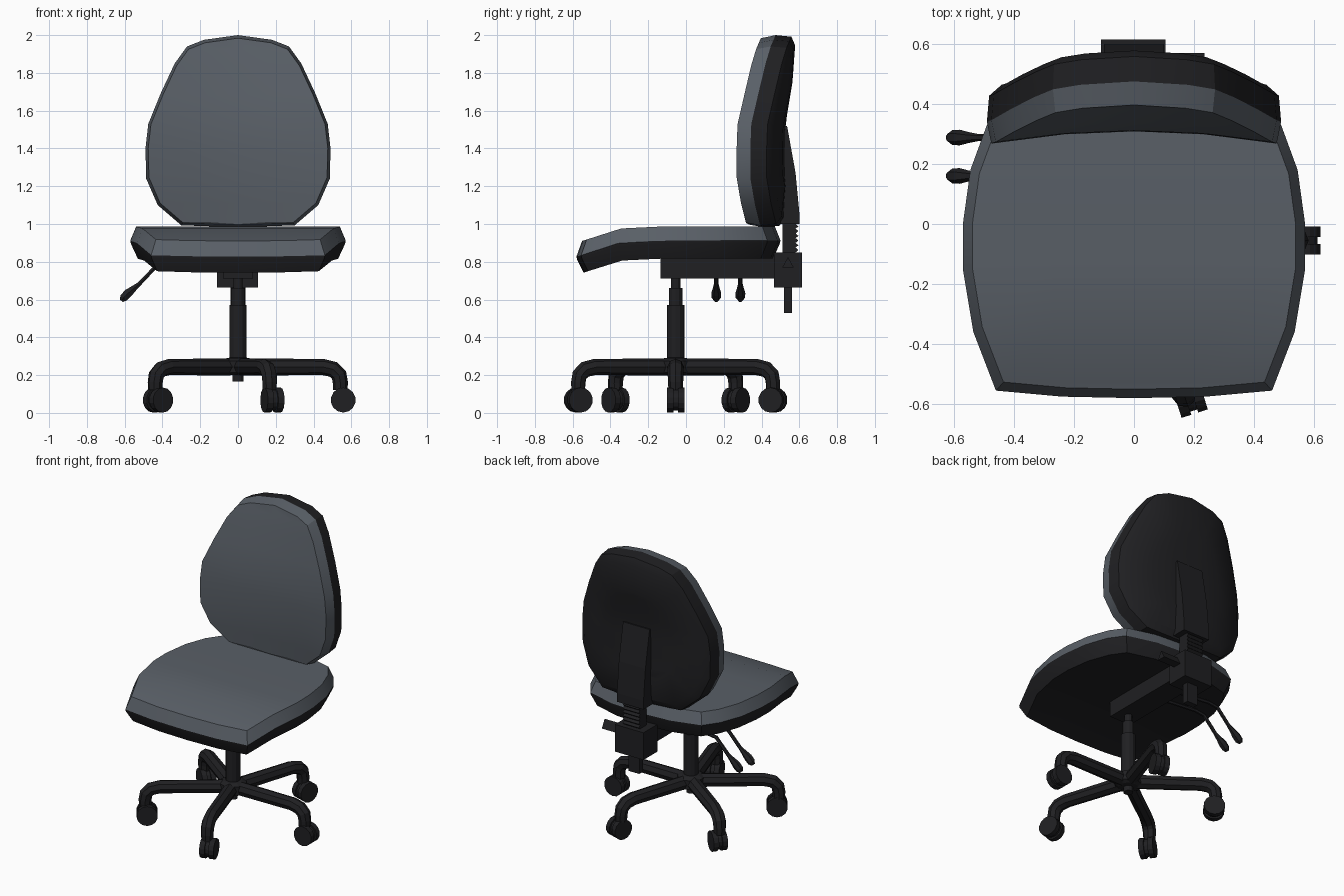
import bpy, bmesh, math
from mathutils import Vector, Matrix

if "Cube" in bpy.data.objects:
    bpy.data.objects.remove(bpy.data.objects["Cube"])


def material(name, rgb):
    m = bpy.data.materials.new(name)
    m.diffuse_color = (*rgb, 1)
    m.use_nodes = True
    m.node_tree.nodes["Principled BSDF"].inputs["Base Color"].default_value = m.diffuse_color
    return m


FABRIC = material("grey_fabric", (0.10, 0.115, 0.135))
BLACK = material("black_plastic", (0.014, 0.014, 0.016))


def finish(name, bm, mat, smooth=False):
    bmesh.ops.remove_doubles(bm, verts=bm.verts, dist=0.0005)
    bmesh.ops.recalc_face_normals(bm, faces=bm.faces)
    me = bpy.data.meshes.new(name)
    bm.to_mesh(me)
    bm.free()
    ob = bpy.data.objects.new(name, me)
    bpy.context.collection.objects.link(ob)
    me.materials.append(mat)
    if smooth:
        bpy.ops.object.select_all(action='DESELECT')
        ob.select_set(True)
        bpy.context.view_layer.objects.active = ob
        bpy.ops.object.shade_smooth_by_angle(angle=math.radians(28))
    return ob


def interp(table, v):
    if v <= table[0][0]:
        return table[0][1]
    for (a, p), (b, q) in zip(table, table[1:]):
        if v <= b:
            return p + (q - p) * (v - a) / (b - a)
    return table[-1][1]


def shell(name, half, mid, layers, place, mat):
    """Mirrored outline lofted through (scale, depth) layers; last layer is capped."""
    bm = bmesh.new()

    def point(u, v, layer):
        s, d = layer
        return bm.verts.new(place(u * s, mid + (v - mid) * s, d))

    def face(vs):
        bm.faces.new(vs)

    full = half + [(-u, v) for u, v in reversed(half[1:-1])]
    loops = [[point(u, v, l) for u, v in full] for l in layers]
    n = len(full)
    for a, b in zip(loops, loops[1:]):
        for i in range(n):
            j = (i + 1) % n
            face((a[i], a[j], b[j], b[i]))
    ts = [-1, -0.5, 0, 0.5, 1]
    rows = [[point(u * t, v, layers[-1]) for t in (ts if u else [0])] for u, v in half]
    for a, b in zip(rows, rows[1:]):
        for k in range(4):
            if len(a) == 1:
                face((a[0], b[k + 1], b[k]))
            elif len(b) == 1:
                face((a[k], a[k + 1], b[0]))
            else:
                face((a[k], a[k + 1], b[k + 1], b[k]))
    return finish(name, bm, mat, True)


def tube(name, pts, radius=1.0, radii=None, res=2):
    cu = bpy.data.curves.new(name, 'CURVE')
    cu.dimensions = '3D'
    cu.bevel_depth = radius
    cu.bevel_resolution = res
    cu.use_fill_caps = True
    sp = cu.splines.new('POLY')
    sp.points.add(len(pts) - 1)
    for i, p in enumerate(pts):
        sp.points[i].co = (*p, 1)
        sp.points[i].radius = radii[i] if radii else 1
    sp.use_smooth = False
    cu.materials.append(BLACK)
    ob = bpy.data.objects.new(name, cu)
    bpy.context.collection.objects.link(ob)
    return ob


def extrude_x(name, profile, x0, x1):
    """Side profile of (y, z) points extruded along x."""
    bm = bmesh.new()
    f = bm.faces.new([bm.verts.new((x0, y, z)) for y, z in profile])
    r = bmesh.ops.extrude_face_region(bm, geom=[f])
    vs = [g for g in r['geom'] if isinstance(g, bmesh.types.BMVert)]
    bmesh.ops.translate(bm, verts=vs, vec=(x1 - x0, 0, 0))
    return finish(name, bm, BLACK)


def box(name, x0, x1, y0, y1, z0, z1):
    return extrude_x(name, [(y0, z0), (y1, z0), (y1, z1), (y0, z1)], x0, x1)


# Seat: padded top and dark underside, drooping at the front
seat_half = [(0, -.58), (.24, -.575), (.46, -.555), (.535, -.36), (.57, -.15), (.57, 0),
             (.545, .18), (.49, .33), (.42, .43), (.22, .485), (0, .50)]
droop = [(-.58, -.085), (-.54, -.075), (-.35, -.012), (-.1, 0), (.5, 0)]


def seat_place(u, v, d):
    return Vector((u, v, .988 + interp(droop, v) + d))


shell("seat_cushion", seat_half, -.04, [(1, -.075), (.945, 0)], seat_place, FABRIC)
shell("seat_underside", seat_half, -.04, [(1, -.075), (.995, -.09), (.93, -.17)], seat_place, BLACK)

# Backrest: wrapped cushion and dark rear shell
back_half = [(0, 2.0), (.18, 1.975), (.27, 1.94), (.335, 1.85), (.41, 1.69), (.475, 1.53), (.49, 1.4),
             (.486, 1.24), (.425, 1.10), (.30, .993), (0, .983)]
lean = [(.98, .335), (1.25, .308), (1.52, .31), (1.82, .36), (2.0, .40)]


def back_place(u, v, d):
    return Vector((u, interp(lean, v) - .04 * (u / .47) ** 2 + d, v))


shell("backrest_cushion", back_half, 1.45, [(1, .075), (.97, 0)], back_place, FABRIC)
shell("backrest_shell", back_half, 1.45,
      [(1, .075), (.985, .16), (.90, .19), (.55, .215)], back_place, BLACK)

# Back support: plate, ridged bar, clamp box, tail, knob
extrude_x("back_plate", [(.50, 1.52), (.535, 1.52), (.58, 1.27), (.60, 1.06), (.60, 1.0),
                         (.50, 1.0)], -.1, .1)
ridges = [(.595 if i % 2 else .58, .85 + i * .0125) for i in range(13)]
extrude_x("ridged_bar", [(.51, 1.0), (.51, .85)] + ridges, -.06, .06)
box("clamp_box", -.11, .105, .465, .615, .665, .85)
box("bar_tail", -.04, .04, .52, .56, .53, .67)
extrude_x("clamp_knob", [(.51, .77), (.57, .77), (.54, .825)], .1, .235)

# Mechanism under the seat
box("seat_frame", -.08, .08, -.135, .47, .712, .83)

# Height and tilt levers
for y, name in ((.16, "front_lever"), (.288, "rear_lever")):
    path = [(-.05, y, .765), (-.36, y, .79), (-.43, y, .78), (-.52, y, .685), (-.55, y, .66),
            (-.58, y, .635), (-.605, y, .61), (-.618, y, .594)]
    tube(name, path, 1, [.012, .012, .012, .012, .018, .026, .025, .012], 1)

# Gas column and hub
CY = -.055
steps = [(.165, .03), (.20, .03), (.202, .06), (.215, .085), (.275, .085), (.29, .06), (.292, .046),
         (.57, .046), (.572, .036), (.66, .036), (.662, .025), (.73, .025)]
tube("gas_column", [(0, CY, z) for z, r in steps], 1, [r for z, r in steps], 4)

# Five arms with twin-wheel casters
for k in range(5):
    a = k * math.tau / 5
    c, s = math.cos(a), math.sin(a)
    path = [(.05, .243), (.45, .243), (.505, .23), (.535, .2), (.542, .16), (.542, .12)]
    tube(f"base_arm_{k}", [(r * c, CY + r * s, z) for r, z in path], 1,
         [.045, .043, .043, .042, .04, .038])
    bm = bmesh.new()
    for off, rad, depth in ((-.029, .066, .034), (.029, .066, .034), (0, .055, .03)):
        m = (Matrix.Translation((.542 * c + .015, CY + .542 * s, .068)) @ Matrix.Rotation(a, 4, 'Z')
             @ Matrix.Translation((0, off, 0)) @ Matrix.Rotation(math.pi / 2, 4, 'X'))
        bmesh.ops.create_cone(bm, cap_ends=True, segments=14, radius1=rad, radius2=rad,
                              depth=depth, matrix=m)
    finish(f"caster_{k}", bm, BLACK)
